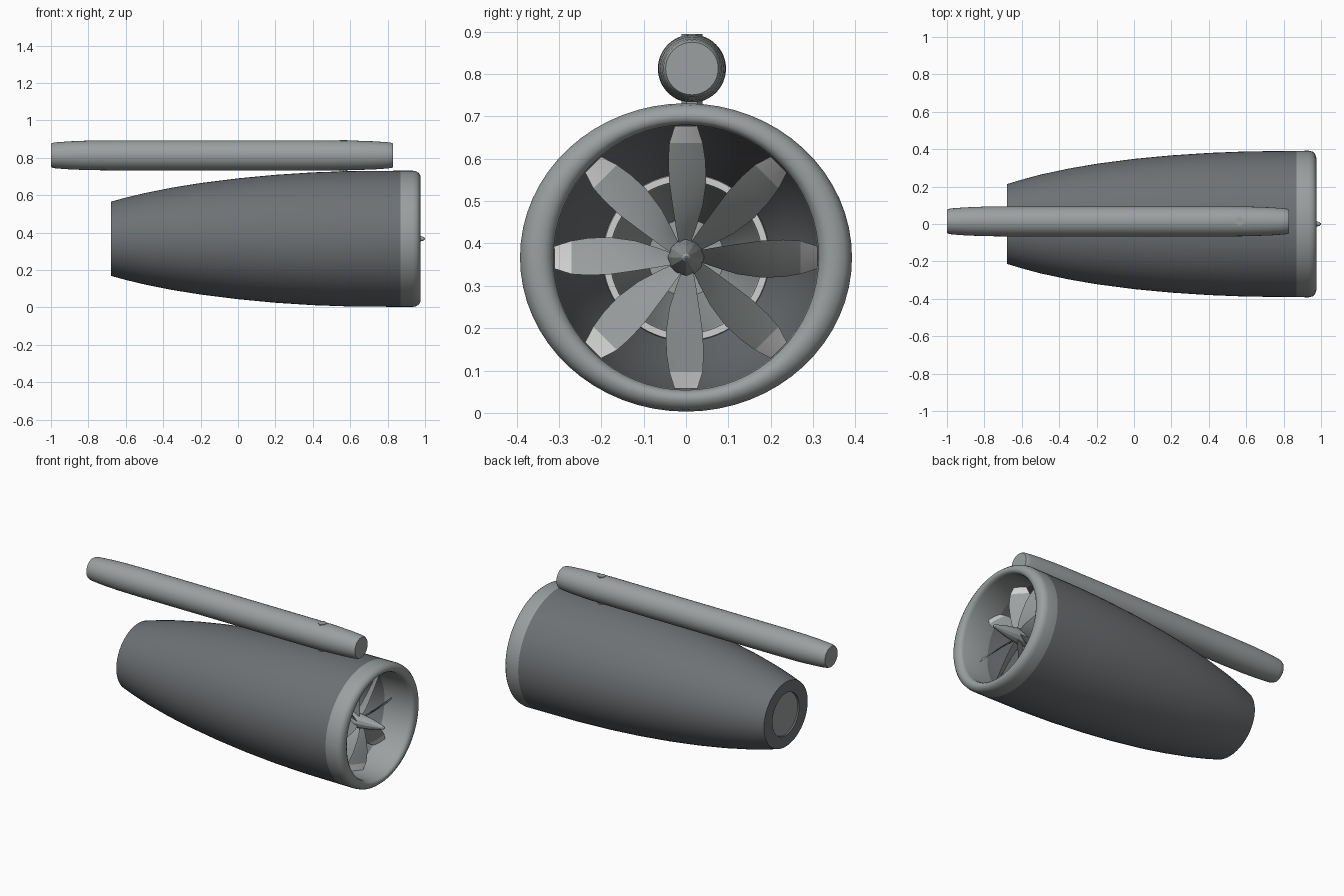
import bpy, bmesh, math

if "Cube" in bpy.data.objects:
    bpy.data.objects.remove(bpy.data.objects["Cube"])

CZ = 0.367  # height of the engine axis


def material(name, r, g, b):
    m = bpy.data.materials.new(name)
    m.diffuse_color = (r, g, b, 1)
    m.use_nodes = True
    m.node_tree.nodes["Principled BSDF"].inputs["Base Color"].default_value = m.diffuse_color
    return m


LIGHT = material("light grey", 0.33, 0.35, 0.35)
DARK = material("dark grey", 0.155, 0.165, 0.175)
PALE = material("pale grey", 0.62, 0.63, 0.62)


def finish(name, bm, mat, smooth=40):
    bmesh.ops.recalc_face_normals(bm, faces=bm.faces)
    me = bpy.data.meshes.new(name)
    bm.to_mesh(me)
    bm.free()
    ob = bpy.data.objects.new(name, me)
    bpy.context.collection.objects.link(ob)
    me.materials.append(mat)
    if smooth:
        bpy.ops.object.select_all(action='DESELECT')
        ob.select_set(True)
        bpy.context.view_layer.objects.active = ob
        bpy.ops.object.shade_smooth_by_angle(angle=math.radians(smooth))
    return ob


def lathe(name, profile, mat, segs=64, cy=0.0, cz=CZ, cap0=False, cap1=False, smooth=40):
    """Sweep (x, ry, rz) points around the x axis."""
    bm = bmesh.new()
    rings = []
    for x, ry, rz in profile:
        rings.append([bm.verts.new((x, cy + ry * math.cos(2 * math.pi * i / segs),
                                    cz + rz * math.sin(2 * math.pi * i / segs)))
                      for i in range(segs)])
    for a, b in zip(rings, rings[1:]):
        for i in range(segs):
            j = (i + 1) % segs
            bm.faces.new((a[i], a[j], b[j], b[i]))
    if cap0:
        bm.faces.new(rings[0])
    if cap1:
        bm.faces.new(rings[-1])
    return finish(name, bm, mat, smooth)


def rnd(points):
    return [(x, r, r) for x, r in points]


# Outer cowling with rear annulus
lathe("cowling", [(-0.67, 0.128, 0.128), (-0.68, 0.13, 0.13), (-0.68, 0.213, 0.198),
                  (-0.6, 0.237, 0.22), (-0.5, 0.264, 0.244), (-0.35, 0.296, 0.274),
                  (-0.2, 0.322, 0.298), (0, 0.348, 0.323), (0.2, 0.367, 0.342),
                  (0.4, 0.38, 0.355), (0.6, 0.388, 0.362), (0.87, 0.391, 0.364)], DARK)

# Intake lip, oval outside and round inside
lathe("intake_lip", [(0.87, 0.391, 0.364), (0.935, 0.392, 0.364), (0.955, 0.387, 0.36),
                     (0.968, 0.375, 0.35), (0.975, 0.355, 0.338), (0.974, 0.335, 0.325),
                     (0.965, 0.32, 0.317), (0.95, 0.313, 0.313), (0.78, 0.312, 0.312)], LIGHT, smooth=60)

# Inner duct, core ring and core
lathe("duct", rnd([(0.78, 0.312), (0.65, 0.295), (0.5, 0.255), (0.3, 0.197)]), DARK)
lathe("core_ring", rnd([(0.3, 0.198), (0.315, 0.196), (0.315, 0.18), (0.3, 0.178)]), PALE)
lathe("core_funnel", rnd([(0.3, 0.178), (0.1, 0.15), (-0.2, 0.09)]), LIGHT, cap1=True)
lathe("exhaust_disc", rnd([(-0.66, 0.129), (-0.671, 0.129)]), LIGHT, cap0=True, cap1=True)

# Spinner and hub
lathe("spinner", rnd([(0.3, 0.035), (0.72, 0.04), (0.82, 0.043), (0.9, 0.032),
                      (0.975, 0.014), (0.992, 0.01), (1.0, 0.003)]),
      LIGHT, segs=12, cap0=True, cap1=True, smooth=20)


# Fan blades: (radius, half chord, pitch in degrees, sideways sweep)
STATIONS = [(0.025, 0.028, 65, -0.004), (0.07, 0.045, 58, 0.0), (0.12, 0.055, 50, 0.004),
            (0.18, 0.062, 45, 0.004), (0.23, 0.06, 43, 0.002), (0.27, 0.053, 42, 0.0),
            (0.31, 0.036, 42, 0.0)]
T = 0.004
for k in range(8):
    ang = k * math.pi / 4
    bm = bmesh.new()
    rows = []
    for r, c, p, s in STATIONS:
        p = math.radians(p)
        row = []
        for u, w in ((-c, 0), (0, T), (c, 0), (0, -T)):
            t = s + u * math.cos(p) + w * math.sin(p)   # clockwise seen from the intake
            x = 0.81 - u * math.sin(p) + w * math.cos(p)
            y = r * math.sin(ang) + t * math.cos(ang)
            z = r * math.cos(ang) - t * math.sin(ang)
            row.append(bm.verts.new((x, y, CZ + z)))
        rows.append(row)
    for n, (a, b) in enumerate(zip(rows, rows[1:])):
        for i in range(4):
            j = (i + 1) % 4
            f = bm.faces.new((a[i], a[j], b[j], b[i]))
            f.material_index = 1 if n == len(rows) - 2 else 0   # pale tips
    bm.faces.new(rows[0])
    bm.faces.new(rows[-1]).material_index = 1
    blade = finish("fan_blade_%d" % (k + 1), bm, LIGHT, 30)
    blade.data.materials.append(PALE)

# Long tube above the engine
lathe("top_tube", rnd([(-1.0, 0.062), (-0.99, 0.067), (-0.97, 0.07), (-0.9, 0.075), (-0.8, 0.079),
                       (-0.65, 0.0805), (0.5, 0.0805), (0.62, 0.079), (0.73, 0.075),
                       (0.8, 0.07), (0.822, 0.067), (0.83, 0.062)]),
      LIGHT, segs=48, cy=0.014, cz=0.813, cap0=True, cap1=True, smooth=50)

# Mounting pin through the tube
bm = bmesh.new()
bmesh.ops.create_cone(bm, cap_ends=True, segments=6, radius1=0.025, radius2=0.025, depth=0.175)
bmesh.ops.translate(bm, verts=bm.verts, vec=(0.565, 0.014, 0.8075))
finish("mounting_pin", bm, LIGHT, 0)
